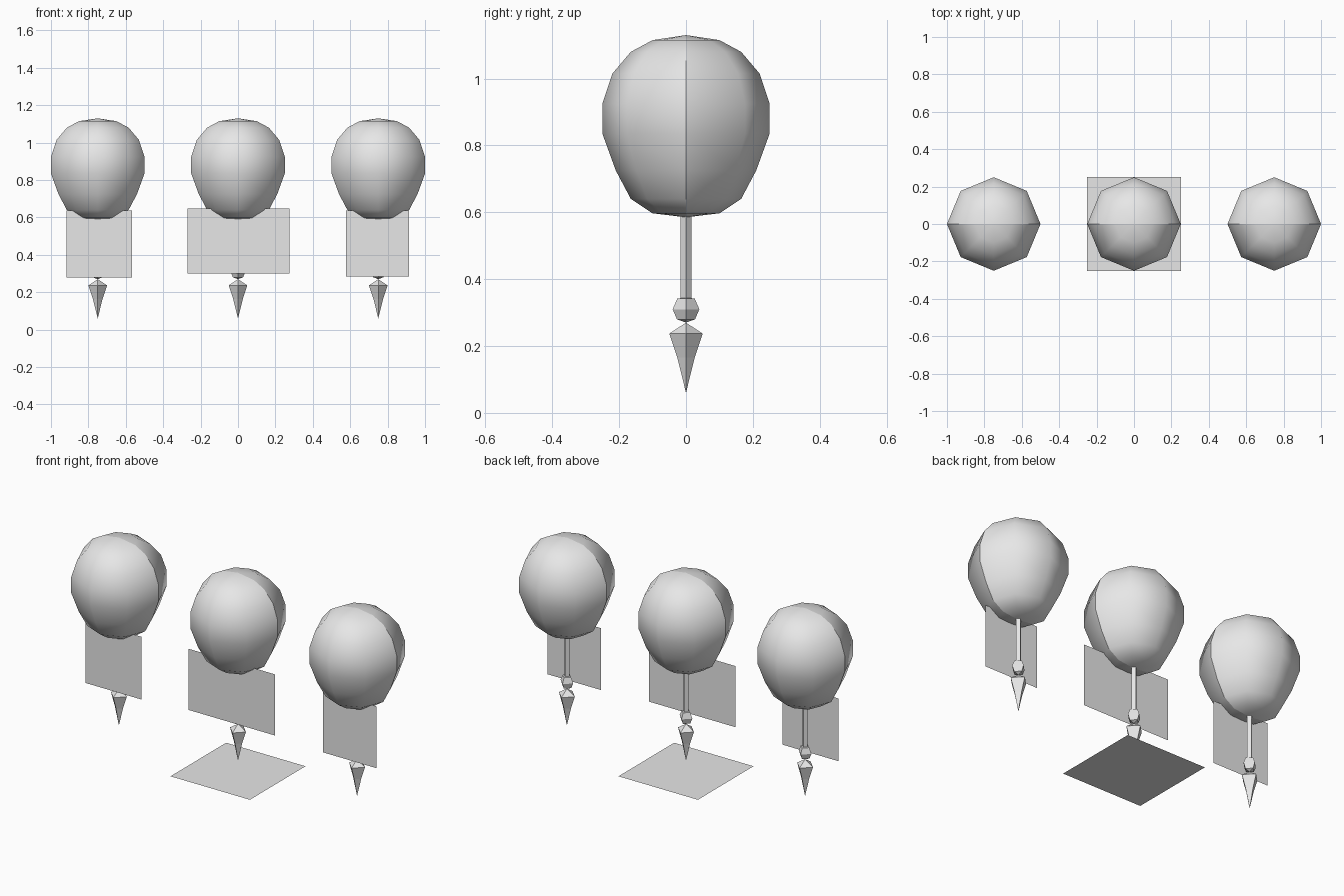
import bpy, bmesh, math

if "Cube" in bpy.data.objects:
    bpy.data.objects.remove(bpy.data.objects["Cube"])

grey = bpy.data.materials.new("plain grey")
grey.diffuse_color = (0.8, 0.8, 0.8, 1)
grey.use_nodes = True
grey.node_tree.nodes["Principled BSDF"].inputs["Base Color"].default_value = grey.diffuse_color


def finish(name, bm, location):
    bmesh.ops.recalc_face_normals(bm, faces=bm.faces)
    mesh = bpy.data.meshes.new(name)
    bm.to_mesh(mesh)
    bm.free()
    mesh.materials.append(grey)
    obj = bpy.data.objects.new(name, mesh)
    bpy.context.collection.objects.link(obj)
    obj.location = location
    return obj


def lathe(name, profile, sides, x, smooth, seam=False):
    """Revolve a (radius, z) profile that runs from top to bottom."""
    bm = bmesh.new()
    rings = []
    for r, z in profile:
        if r == 0:
            rings.append([bm.verts.new((0, 0, z))] * sides)
        else:
            rings.append([bm.verts.new((r * math.cos(math.tau * i / sides),
                                        r * math.sin(math.tau * i / sides), z))
                          for i in range(sides)])
    for a, b in zip(rings, rings[1:]):
        for i in range(sides):
            j = (i + 1) % sides
            corners = list(dict.fromkeys((a[i], b[i], b[j], a[j])))
            bm.faces.new(corners).smooth = smooth
    if seam:  # crease where the front and back halves meet
        for e in bm.edges:
            if all(abs(v.co.y) < 1e-4 for v in e.verts):
                e.smooth = False
    return finish(name, bm, (x, 0, 0))


def panel(name, width, depth, height, location):
    """Thin single-sided rectangle, upright if it has height, else flat."""
    bm = bmesh.new()
    w, d, h = width / 2, depth / 2, height / 2
    bm.faces.new([bm.verts.new(c) for c in
                  ((-w, -d, -h), (w, -d, -h), (w, d, h), (-w, d, h))])
    return finish(name, bm, location)


BALLOON = [(0, 1.13), (0.1, 1.115), (0.165, 1.08), (0.22, 1.015), (0.25, 0.925),
           (0.25, 0.835), (0.21, 0.725), (0.165, 0.64), (0.1, 0.597), (0, 0.585)]
STEM = [(0.016, 0.6), (0.016, 0.34)]
KNOT = [(0, 0.345), (0.026, 0.342), (0.04, 0.31), (0.027, 0.28), (0, 0.27)]
SPIKE = [(0, 0.27), (0.05, 0.237), (0.026, 0.165), (0, 0.06)]

# Three balloons, each with stem, knot, spike and a hanging sign:
# (side, x, sign centre x, sign width, sign bottom, sign top)
for side, x, sx, sw, z0, z1 in (("left", -0.75, -0.742, 0.35, 0.28, 0.637),
                                ("middle", 0, 0.002, 0.545, 0.3, 0.648),
                                ("right", 0.75, 0.746, 0.335, 0.285, 0.637)):
    lathe(side + "_balloon", BALLOON, 8, x, True, seam=True)
    lathe(side + "_stem", STEM, 4, x, False)
    lathe(side + "_knot", KNOT, 4, x, False)
    lathe(side + "_spike", SPIKE, 4, x, False)
    panel(side + "_sign", sw, 0, z1 - z0, (sx, -0.06, (z0 + z1) / 2))

# Ground tile
tile = panel("ground_tile", 0.5, 0.5, 0, (0, 0, 0))
for p in tile.data.polygons:
    if p.normal.z < 0:
        tile.data.flip_normals()
